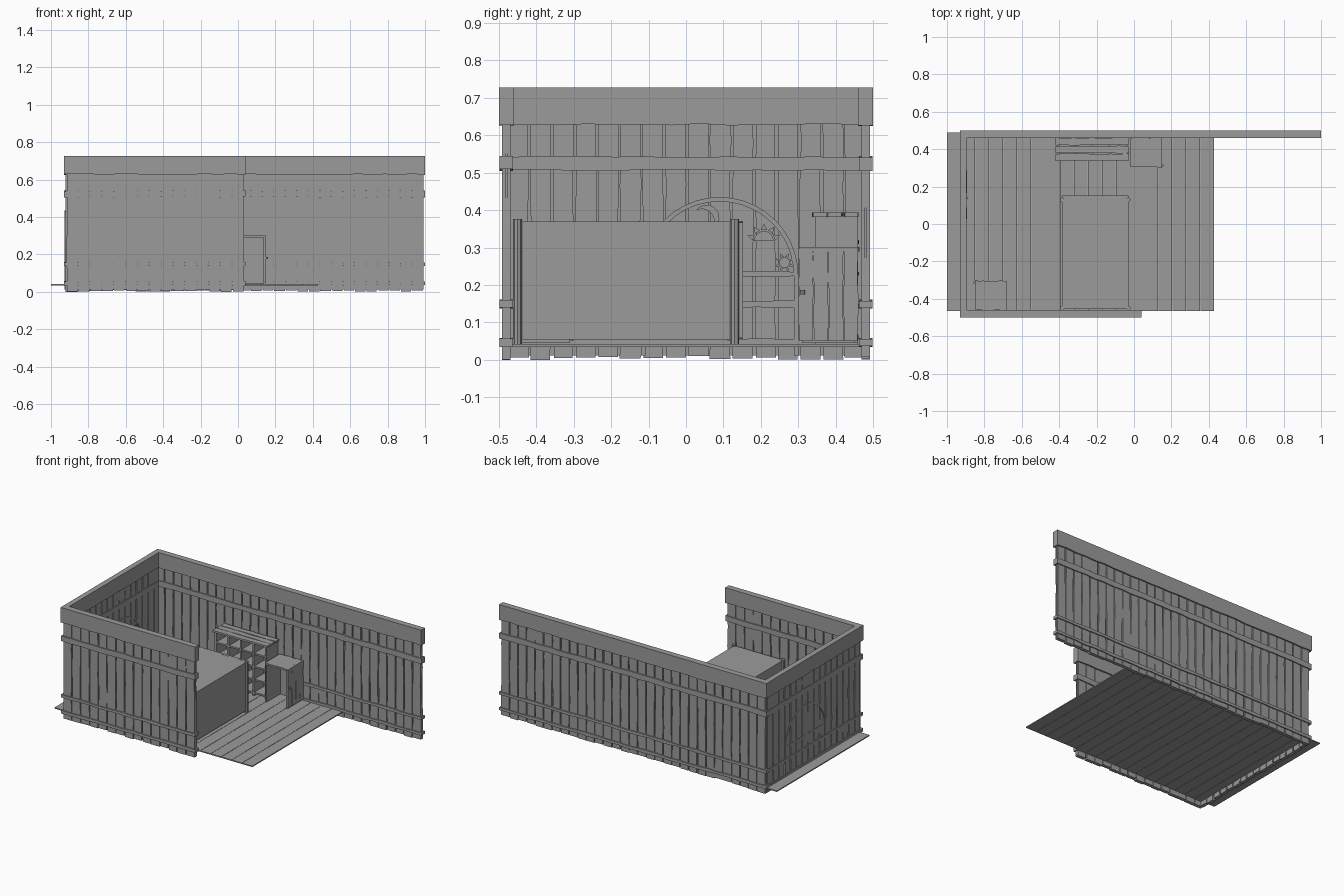
import bpy, bmesh, math, random

if "Cube" in bpy.data.objects:
    bpy.data.objects.remove(bpy.data.objects["Cube"])
random.seed(4)

MAPS = {'xz': lambda u, v, w: (u, w, v),
        'yz': lambda u, v, w: (w, u, v),
        'xy': lambda u, v, w: (u, v, w)}
WOOD = bpy.data.materials.new("dark_grey")
WOOD.diffuse_color = (.33, .33, .33, 1)
WOOD.use_nodes = True
WOOD.node_tree.nodes["Principled BSDF"].inputs["Base Color"].default_value = WOOD.diffuse_color


class Part:
    """Collects prisms into one mesh object."""
    def __init__(self, name):
        self.name, self.bm = name, bmesh.new()

    def prism(self, pts, w0, w1, plane):
        f = MAPS[plane]
        a = [self.bm.verts.new(f(u, v, w0)) for u, v in pts]
        b = [self.bm.verts.new(f(u, v, w1)) for u, v in pts]
        n = len(pts)
        self.bm.faces.new(a)
        self.bm.faces.new(b[::-1])
        for i in range(n):
            self.bm.faces.new((a[i], b[i], b[(i + 1) % n], a[(i + 1) % n]))

    def box(self, x0, x1, y0, y1, z0, z1):
        self.prism([(x0, y0), (x1, y0), (x1, y1), (x0, y1)], z0, z1, 'xy')

    def board(self, u0, u1, v0, v1, w0, w1, plane, amp=.004, n=8, flat_top=False, upright=False):
        """Hand-cut board with wavy long edges."""
        if upright:
            u0, u1, v0, v1 = v0, v1, u0, u1
        r = lambda: random.uniform(-amp, amp)
        us = [u0 + (u1 - u0) * i / n for i in range(n + 1)]
        pts = [(u, v0 + r()) for u in us]
        pts += [(u1, v1), (u0, v1)] if flat_top else [(u, v1 + r()) for u in us[::-1]]
        if upright:
            pts = [(v, u) for u, v in pts]
        self.prism(pts, w0, w1, plane)

    def post(self, x, y, z0, z1, r):
        self.prism([(x + r * math.cos(math.tau * i / 8), y + r * math.sin(math.tau * i / 8))
                    for i in range(8)], z0, z1, 'xy')

    def done(self):
        bmesh.ops.recalc_face_normals(self.bm, faces=self.bm.faces)
        me = bpy.data.meshes.new(self.name)
        self.bm.to_mesh(me)
        self.bm.free()
        me.materials.append(WOOD)
        ob = bpy.data.objects.new(self.name, me)
        bpy.context.collection.objects.link(ob)
        return ob


def wall(name, u0, u1, w0, w1, plane):
    # upright planks over a thin core
    p = Part(name + "_planks")
    mid = (w0 + w1) / 2
    p.board(u0 + .015, u1 - .008, .012, .7, mid - .003, mid + .003, plane, 0, 1)
    n = round((u1 - u0) / .063)
    step = (u1 - u0 - .02) / n
    for i in range(n):
        a = u0 + .012 + i * step
        p.board(a + .003, a + step - .003, .008 + random.uniform(-.008, .002), .7,
                mid - .011, mid + .011, plane, .0025, 6, upright=True)
    p.done()
    # top band and rails
    p = Part(name + "_rails")
    n = max(10, int((u1 - u0) * 14))
    p.board(u0, u1, .628, .727, w0, w1, plane, .003, n, flat_top=True)
    for z0, z1 in ((.507, .542), (.14, .158), (.037, .056)):
        p.board(u0, u1, z0, z1, w0 + .002, w1 - .002, plane, .003, n)
    p.done()


wall("back_wall", -.93, 1.0, .46, .5, 'xz')
wall("front_wall", -.93, .04, -.5, -.46, 'xz')
wall("left_wall", -.49, .49, -.93, -.895, 'yz')

# floor of planks running front to back
p = Part("floor")
n = 19
s = 1.43 / n
for i in range(n):
    x = -1 + i * s
    p.box(x + .001, x + s - .001, -.465, .49 if i == 0 else .47, .035, .042)
p.done()

# arched door in the left wall, frame and cross boards on both faces
cy, ry = .09, .21
def arch(r):
    return [(cy + r * math.cos(math.pi * i / 20), .225 + r * math.sin(math.pi * i / 20)) for i in range(21)]
p = Part("door_frame")
outer = [(cy + ry, .012)] + arch(ry) + [(cy - ry, .012)]
k = ry - .012
inner = [(cy + k, .012)] + arch(k) + [(cy - k, .012)]
p.prism(outer + inner[::-1], -.927, -.897, 'yz')
for z in (.14, .222):
    p.board(cy - k, cy + k, z, z + .014, -.925, -.895, 'yz', .002)
p.post(-.893, .14, .12, .15, .007)
p.done()

# sun and moon ornaments on the door
p = Part("door_ornaments")
R, S = .034, .032
moon = [(.055 + R * math.cos(math.radians(a)), .38 + R * math.sin(math.radians(a))) for a in range(-50, 131, 15)]
moon += [(.043 + S * math.cos(math.radians(a)), .371 + S * math.sin(math.radians(a))) for a in range(120, -41, -16)]
p.prism(moon, -.91, -.893, 'yz')

def sun(y, z, r, tip, rays, a0, a1):
    n = rays * 3
    p.prism([(y + r * math.cos(a0 + (a1 - a0) * i / n), z + r * math.sin(a0 + (a1 - a0) * i / n))
             for i in range(n + (a1 - a0 < 6))], -.91, -.893, 'yz')
    for i in range(rays):
        a = a0 + (a1 - a0) * (i + .5) / rays
        d = .28
        p.prism([(y + q * math.cos(b), z + q * math.sin(b)) for q, b in
                 ((r * 1.15, a - d), (tip, a), (r * 1.15, a + d))], -.91, -.893, 'yz')
sun(.208, .318, .026, .046, 5, 0, math.pi)
sun(.263, .26, .014, .027, 8, 0, math.tau)
p.done()

# large block table with corner posts and an end board
p = Part("table_block")
p.box(-.385, -.03, -.455, .135, .055, .37)
p.done()
p = Part("table_posts")
for x in (-.385, -.03):
    for y in (-.45, .13):
        p.post(x, y, .04, .377, .012)
p.board(-.385, -.03, .06, .37, .137, .152, 'xz', .004)
p.done()

# cubby shelf against the back wall
p = Part("cubby_shelf")
x0, x1, y0, y1 = -.41, -.035, .345, .46
p.box(x0, x1, y1 - .01, y1, .042, .385)
for i in range(5):
    x = x0 + (x1 - x0 - .012) * i / 4
    p.box(x, x + .012, y0, y1, .04, .385)
for i in range(4):
    z = .055 + i * .085
    p.board(x0, x1, y0 + .003, y1, z, z + .01, 'xy', .002)
p.done()
p = Part("shelf_top")
for i in range(3):
    y = .335 + i * .042
    p.board(x0 - .01, x1 + .008, y + .002, y + .039, .382, .394, 'xy', .003)
p.done()


# open plank cabinet with a knobbed door
def cabinet(name):
    p = Part(name)
    p.box(-.02, .138, .45, .46, .045, .29)
    p.box(-.02, -.01, .31, .46, .045, .29)
    p.board(-.02, .15, .305, .46, .29, .301, 'xy', .003)
    for i in range(4):
        y = .3 + i * .04
        p.board(y + .001, y + .039, .05, .3 + random.uniform(-.004, .004), .136, .15, 'yz',
                .002, 6, upright=True)
    p.post(.154, .312, .175, .187, .006)
    return p.done()

cabinet("cabinet_right")
c = cabinet("cabinet_left")
c.rotation_euler.z = math.pi
c.location.x = -.70
